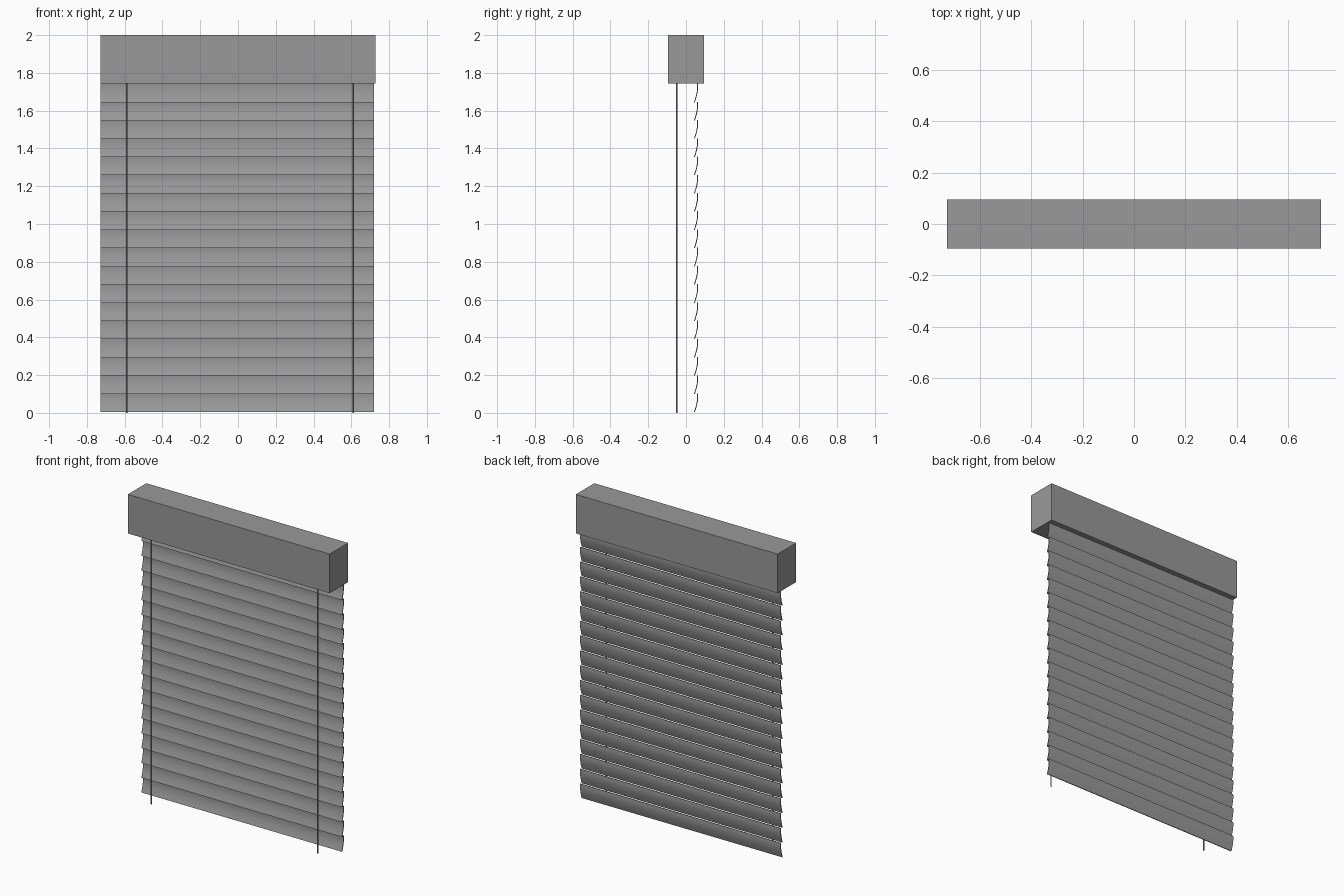
import bpy, bmesh, math

if "Cube" in bpy.data.objects:
    bpy.data.objects.remove(bpy.data.objects["Cube"])

grey = bpy.data.materials.new("blind grey")
grey.diffuse_color = (0.32, 0.32, 0.32, 1)
grey.use_nodes = True
grey.node_tree.nodes["Principled BSDF"].inputs["Base Color"].default_value = grey.diffuse_color


def finish(name, bm):
    bmesh.ops.recalc_face_normals(bm, faces=bm.faces)
    me = bpy.data.meshes.new(name)
    bm.to_mesh(me)
    bm.free()
    me.materials.append(grey)
    ob = bpy.data.objects.new(name, me)
    bpy.context.collection.objects.link(ob)
    return ob


def smooth(ob):
    bpy.ops.object.select_all(action='DESELECT')
    ob.select_set(True)
    bpy.context.view_layer.objects.active = ob
    bpy.ops.object.shade_smooth_by_angle(angle=math.radians(30))


# Head box
bm = bmesh.new()
bmesh.ops.create_cube(bm, size=1)
for v in bm.verts:
    v.co.x *= 1.456
    v.co.y *= 0.19
    v.co.z = 1.8725 + v.co.z * 0.255
finish("head_box", bm)

# Slats: a curved strip, hollow towards the front, its lower edge tilted forward
PITCH, COUNT, THICK, STEPS = 0.0965, 18, 0.005, 8
outer = []
for i in range(STEPS + 1):
    t = i / STEPS
    y = 0.047 + 0.017 * math.sin(t * math.radians(110)) 
    outer.append((y, 0.004 + t * 0.0985))
profile = outer + [(y - THICK, z) for y, z in reversed(outer)]
for k in range(COUNT):
    bm = bmesh.new()
    ends = [[bm.verts.new((x, y, z + k * PITCH)) for y, z in profile]
            for x in (-0.727, 0.72)]
    n = len(profile)
    for i in range(n):
        j = (i + 1) % n
        bm.faces.new((ends[0][i], ends[0][j], ends[1][j], ends[1][i]))
    # End caps as a strip of quads
    for e in ends:
        for i in range(STEPS):
            bm.faces.new((e[i], e[i + 1], e[n - 2 - i], e[n - 1 - i]))
    smooth(finish(f"slat_{k + 1}", bm))

# Lift cords hanging in front of the slats
for side, x in (("left", -0.59), ("right", 0.61)):
    bm = bmesh.new()
    bmesh.ops.create_cone(bm, cap_ends=True, segments=10, radius1=0.004,
                          radius2=0.004, depth=1.76)
    bmesh.ops.translate(bm, verts=bm.verts, vec=(x, -0.05, 0.88))
    smooth(finish(f"{side}_cord", bm))
